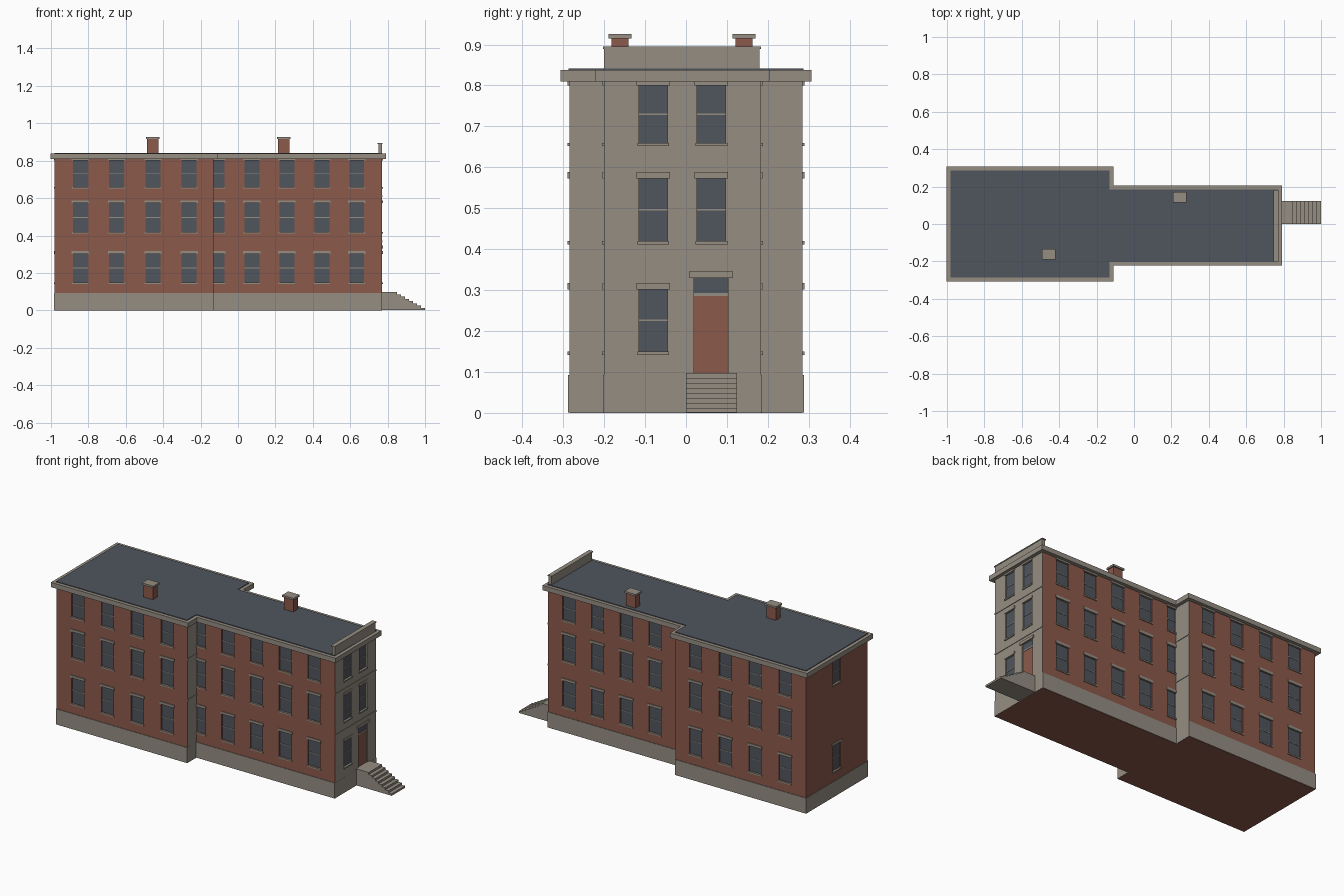
import bpy, bmesh
from mathutils import Vector

cube = bpy.data.objects.get("Cube")
if cube:
    bpy.data.objects.remove(cube, do_unlink=True)


def material(name, rgb):
    m = bpy.data.materials.new(name)
    m.use_nodes = True
    m.diffuse_color = (*rgb, 1)
    m.node_tree.nodes["Principled BSDF"].inputs["Base Color"].default_value = (*rgb, 1)
    return m


BRICK = material("brick red", (0.26, 0.10, 0.07))
STONE = material("grey stone", (0.30, 0.27, 0.225))
SLATE = material("dark slate", (0.08, 0.09, 0.11))

# Main dimensions
BACK_X, STEP_X, FRONT_X = -0.98, -0.13, 0.77
WIDE_Y, RIGHT_Y, LEFT_Y = 0.285, -0.2, 0.183
EAVE = 0.81
RECESS = 0.008


def finish(name, bm, *mats):
    bmesh.ops.recalc_face_normals(bm, faces=bm.faces)
    mesh = bpy.data.meshes.new(name)
    bm.to_mesh(mesh)
    bm.free()
    for m in mats:
        mesh.materials.append(m)
    ob = bpy.data.objects.new(name, mesh)
    bpy.context.collection.objects.link(ob)
    return ob


def add_box(bm, lo, hi):
    lo, hi = Vector(lo), Vector(hi)
    verts = bmesh.ops.create_cube(bm, size=1)["verts"]
    for v in verts:
        v.co = (lo + hi) / 2 + v.co * (hi - lo)


def boxes(name, mat, *pairs):
    bm = bmesh.new()
    for lo, hi in pairs:
        add_box(bm, lo, hi)
    return finish(name, bm, mat)


def prism(name, mat, points, direction):
    """Extrude a flat outline along a direction."""
    bm = bmesh.new()
    face = bm.faces.new([bm.verts.new(p) for p in points])
    top = bmesh.ops.extrude_face_region(bm, geom=[face])["geom"]
    bmesh.ops.translate(bm, vec=direction, verts=[v for v in top if isinstance(v, bmesh.types.BMVert)])
    return finish(name, bm, mat)


def outline(d, e, z):
    """Plan outline, grown by d at the sides and e toward the entrance."""
    w, r, l = WIDE_Y + d, RIGHT_Y - d, LEFT_Y + d
    b, s, f = BACK_X - d, STEP_X + e, FRONT_X + e
    return [(x, y, z) for x, y in
            ((b, -w), (s, -w), (s, r), (f, r), (f, l), (s, l), (s, w), (b, w))]


# Walls, plinth, cornice and flat roof
body = prism("brick_walls", BRICK, outline(0, 0, 0), (0, 0, EAVE + 0.01))
body.data.materials.append(STONE)
prism("stone_plinth", STONE, outline(0.003, 0.0005, 0.001), (0, 0, 0.091))
prism("cornice", STONE, outline(0.022, 0.02, EAVE), (0, 0, 0.028))
prism("flat_roof", SLATE, outline(0.002, 0, EAVE + 0.02), (0, 0, 0.012))

# Openings: each entry is wall normal axis, plane, sign, position along the wall, rows
ROWS = ((0.15, 0.302), (0.42, 0.573), (0.66, 0.80))
openings = []
for i in range(4):
    for sign in (-1, 1):
        openings += [(1, sign * WIDE_Y, sign, -0.843 + 0.194 * i, r) for r in ROWS]
for i in range(5):
    for plane, sign in ((RIGHT_Y, -1), (LEFT_Y, 1)):
        openings += [(1, plane, sign, -0.113 + 0.187 * i, r) for r in ROWS]
openings += [(0, BACK_X, -1, 0, r) for r in (ROWS[0], ROWS[2])]
openings += [(0, FRONT_X, 1, -0.08, r) for r in ROWS]
openings += [(0, FRONT_X, 1, 0.062, r) for r in ROWS[1:]]

parts = {k: bmesh.new() for k in ("cutter", "glass", "trim", "door")}


def on_wall(part, wall, u0, u1, z0, z1, inner, outer):
    """Box on a wall, between two distances measured out from its plane."""
    axis, plane, sign = wall
    if axis == 1 and u0 < STEP_X < u1:
        u0 = STEP_X
    d0, d1 = sorted((plane + sign * inner, plane + sign * outer))
    lo, hi = ((d0, u0, z0), (d1, u1, z1)) if axis == 0 else ((u0, d0, z0), (u1, d1, z1))
    add_box(parts[part], lo, hi)


# Windows with glass, sash bar, sill and lintel
for axis, plane, sign, u, (z0, z1) in openings:
    wall, mid = (axis, plane, sign), (z0 + z1) / 2
    h = 0.04 if axis == 1 else 0.035
    on_wall("cutter", wall, u - h, u + h, z0, z1, -RECESS, 0.01)
    on_wall("glass", wall, u - h, u + h, z0, z1, -RECESS - 0.002, -RECESS + 0.001)
    on_wall("trim", wall, u - h, u + h, mid - 0.002, mid + 0.002, -RECESS, -RECESS + 0.003)
    on_wall("trim", wall, u - h - 0.004, u + h + 0.004, z0 - 0.008, z0, -RECESS, 0.005)
    on_wall("trim", wall, u - h - 0.006, u + h + 0.006, z1, min(z1 + 0.015, EAVE + 0.002), -RECESS, 0.004)

# Entrance door, transom window and lintel
front = (0, FRONT_X, 1)
D0, D1 = 0.019, 0.103
on_wall("cutter", front, D0, D1, 0.097, 0.33, -RECESS, 0.01)
on_wall("door", front, D0, D1, 0.097, 0.286, -RECESS - 0.002, -RECESS + 0.002)
on_wall("trim", front, D0, D1, 0.286, 0.293, -RECESS, -RECESS + 0.004)
on_wall("glass", front, D0, D1, 0.293, 0.33, -RECESS - 0.002, -RECESS + 0.001)
on_wall("trim", front, D0 - 0.012, D1 + 0.012, 0.33, 0.346, -RECESS, 0.006)

# Belt courses across the stone faces
for z in (0.364, 0.605):
    on_wall("trim", front, RIGHT_Y, LEFT_Y, z, z + 0.009, -0.002, 0.003)
    for a, b in ((-WIDE_Y, RIGHT_Y), (LEFT_Y, WIDE_Y)):
        on_wall("trim", (0, STEP_X, 1), a, b, z, z + 0.009, -0.002, 0.003)

finish("window_glass", parts["glass"], SLATE)
finish("stone_trim", parts["trim"], STONE)
finish("entrance_door", parts["door"], BRICK)
cutter = finish("opening_cutter", parts["cutter"], BRICK)
cutter.hide_render = True

# Recess the openings, then face the entrance side in stone
mod = body.modifiers.new("openings", 'BOOLEAN')
mod.operation, mod.solver, mod.object = 'DIFFERENCE', 'EXACT', cutter
bpy.context.view_layer.objects.active = body
bpy.ops.object.modifier_apply(modifier=mod.name)
bpy.data.objects.remove(cutter, do_unlink=True)
for f in body.data.polygons:
    c = f.center
    on_step = f.normal.x > 0.9 and abs(c.x - STEP_X) < 0.002 and not RIGHT_Y < c.y < LEFT_Y
    f.material_index = int(c.x > FRONT_X - 0.02 or on_step)

# Parapet over the entrance
boxes("parapet", STONE,
      ((FRONT_X - 0.02, RIGHT_Y, 0.83), (FRONT_X, LEFT_Y - 0.003, 0.89)),
      ((FRONT_X - 0.024, RIGHT_Y - 0.003, 0.889), (FRONT_X + 0.002, LEFT_Y, 0.895)))

# Chimneys with stone caps
for name, x, y in (("right", -0.456, -0.161), ("left", 0.245, 0.142)):
    boxes(name + "_chimney", BRICK, ((x - 0.03, y - 0.021, 0.83), (x + 0.03, y + 0.021, 0.916)))
    boxes(name + "_chimney_cap", STONE, ((x - 0.037, y - 0.028, 0.915), (x + 0.037, y + 0.028, 0.926)))

# Entrance steps and landing
STEPS, LANDING_X, LANDING_Z = 8, 0.85, 0.098
profile = [(FRONT_X - 0.005, 0, 0.001), (FRONT_X - 0.005, 0, LANDING_Z), (LANDING_X, 0, LANDING_Z)]
run, rise = (1 - LANDING_X) / (STEPS - 1), LANDING_Z / STEPS
for i in range(1, STEPS):
    z = LANDING_Z - rise * i
    profile += [(LANDING_X + run * (i - 1), 0, z), (LANDING_X + run * i, 0, z)]
profile.append((1, 0, 0.001))
prism("entrance_steps", STONE, profile, (0, 0.124, 0))
